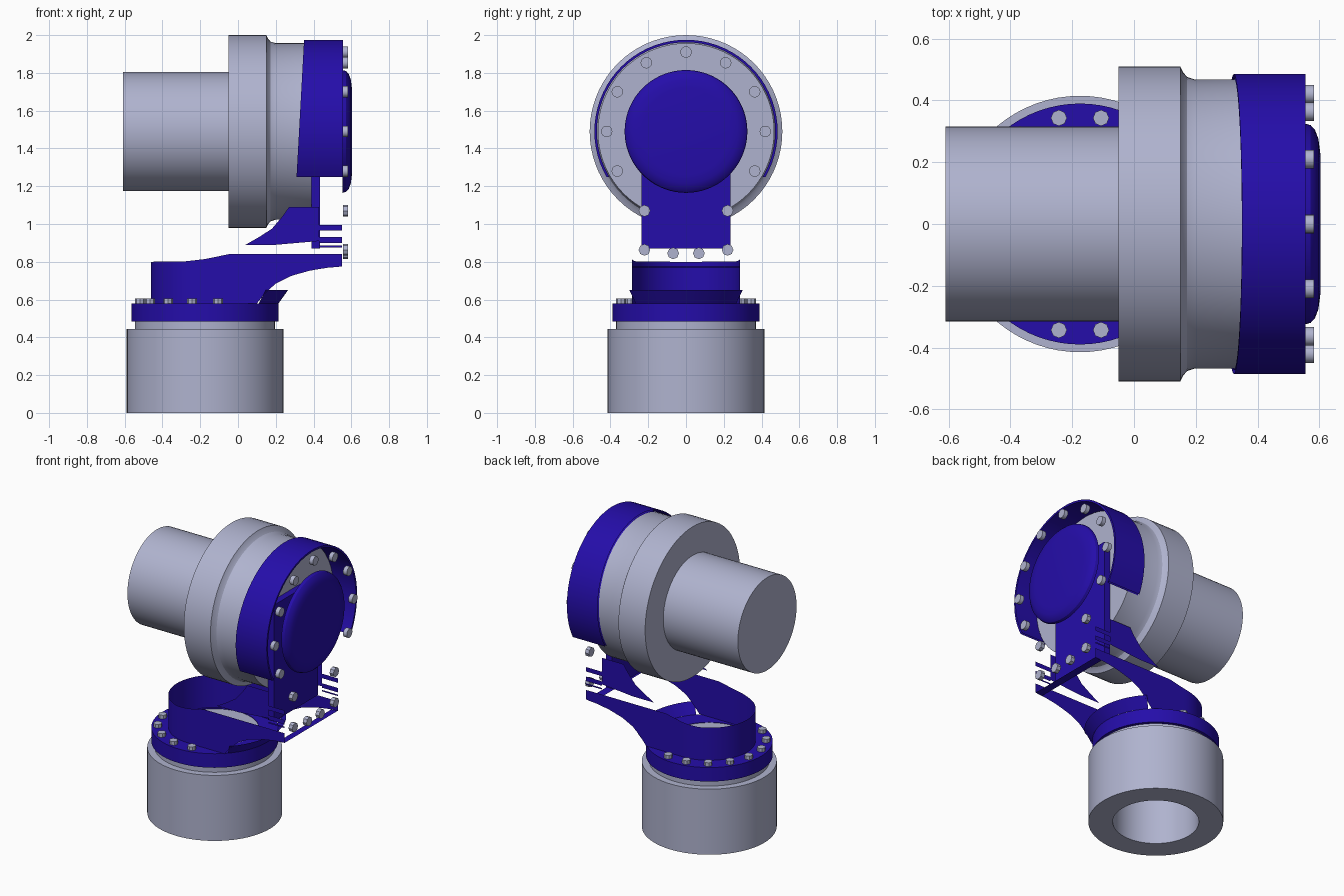
import bpy, bmesh
from math import sin, cos, pi, radians
from mathutils import Matrix, Vector

cube = bpy.data.objects.get("Cube")
if cube:
    bpy.data.objects.remove(cube, do_unlink=True)


def material(name, rgb):
    m = bpy.data.materials.new(name)
    m.use_nodes = True
    m.diffuse_color = (*rgb, 1)
    m.node_tree.nodes["Principled BSDF"].inputs["Base Color"].default_value = (*rgb, 1)
    return m


GREY = material("metal grey", (0.43, 0.45, 0.62))
BLUE = material("deep blue", (0.018, 0.004, 0.40))

BASE_X = -0.175     # vertical axis of the base
AXIS_Z = 1.49       # height of the horizontal motor axis
SIDE = 0.285        # half width of the bracket
UPRIGHT = Matrix.Translation((BASE_X, 0, 0))
SIDEWAYS = Matrix.Translation((0, 0, AXIS_Z)) @ Matrix.Rotation(pi / 2, 4, 'Y')


def finish(name, bm, mat):
    me = bpy.data.meshes.new(name)
    bm.to_mesh(me)
    bm.free()
    me.materials.append(mat)
    ob = bpy.data.objects.new(name, me)
    bpy.context.collection.objects.link(ob)
    bpy.ops.object.select_all(action='DESELECT')
    ob.select_set(True)
    bpy.context.view_layer.objects.active = ob
    bpy.ops.object.shade_smooth_by_angle(angle=radians(30))
    return ob


def lathe(name, profile, frame, mat, cuts=(), closed=False, steps=72, a0=0, a1=2 * pi):
    """Spin (radius, height) points round the frame's z, then trim by planes."""
    bm = bmesh.new()
    vs = [bm.verts.new((r, 0, h)) for r, h in profile]
    pairs = list(zip(vs, vs[1:])) + ([(vs[-1], vs[0])] if closed else [])
    edges = [bm.edges.new(p) for p in pairs]
    bmesh.ops.rotate(bm, verts=vs, cent=(0, 0, 0), matrix=Matrix.Rotation(a0, 3, 'Z'))
    bmesh.ops.spin(bm, geom=vs + edges, cent=(0, 0, 0), axis=(0, 0, 1),
                   angle=a1 - a0, steps=steps)
    bmesh.ops.remove_doubles(bm, verts=bm.verts, dist=0.0005)
    bmesh.ops.recalc_face_normals(bm, faces=bm.faces)
    bm.transform(frame)
    for co, normal in cuts:
        bmesh.ops.bisect_plane(bm, geom=bm.verts[:] + bm.edges[:] + bm.faces[:],
                               plane_co=co, plane_no=normal, clear_inner=True)
    return finish(name, bm, mat)


def bolts(name, spots, frame, radius, depth, sides):
    bm = bmesh.new()
    for spot in spots:
        at = Matrix.Translation(Vector(spot) + Vector((0, 0, depth / 2)))
        bmesh.ops.create_cone(bm, cap_ends=True, segments=sides, radius1=radius,
                              radius2=radius, depth=depth, matrix=frame @ at)
    finish(name, bm, GREY)


def side_sheets(name, outlines):
    """Flat sheets in the x-z plane on both sides of the bracket."""
    bm = bmesh.new()
    for y in (-SIDE, SIDE):
        for pts in outlines:
            bm.faces.new([bm.verts.new((x, y, z)) for x, z in pts])
    finish(name, bm, BLUE)


def level(points, x):
    """Height of a polyline at x."""
    for (xa, za), (xb, zb) in zip(points, points[1:]):
        if x <= xb:
            return za + (zb - za) * max(0, (x - xa) / (xb - xa))
    return points[-1][1]


# Base: hollow drum, neck, bolted flange and floor
lathe("base_drum", [(0.265, 0.445), (0.265, 0), (0.415, 0), (0.415, 0.445), (0.37, 0.445),
                    (0.37, 0.49), (0, 0.49)], UPRIGHT, GREY)
lathe("base_flange", [(0.27, 0.485), (0.39, 0.485), (0.39, 0.58), (0.27, 0.58)],
      UPRIGHT, BLUE, closed=True)
lathe("bracket_floor", [(0, 0.577), (0.275, 0.577)], UPRIGHT, GREY)
angles = [radians(78.75 + 22.5 * i) for i in range(10)]
bolts("flange_bolts", [(0.35 * cos(a), 0.35 * sin(a), 0.58) for a in angles],
      UPRIGHT, 0.026, 0.025, 8)
lathe("flange_flare", [(0.39, 0.58), (0.44, 0.65)], UPRIGHT, BLUE,
      steps=24, a0=radians(-43), a1=radians(43))

# Bracket wall: U-shaped open sheet with swept upper and lower edges
TOP = [(-0.46, 0.8), (-0.28, 0.802), (-0.17, 0.815), (-0.05, 0.84), (0.55, 0.84)]
BOTTOM = [(-0.46, 0.58), (0.1, 0.58), (0.14, 0.63), (0.2, 0.685), (0.28, 0.725),
          (0.38, 0.753), (0.47, 0.768), (0.55, 0.775)]
straight = [0.55 - 0.025 * i for i in range(29)]
arc = [pi * i / 36 for i in range(37)]
path = [(x, -SIDE) for x in straight]
path += [(BASE_X - SIDE * sin(a), -SIDE * cos(a)) for a in arc]
path += [(x, SIDE) for x in reversed(straight)]
bm = bmesh.new()
columns = [(bm.verts.new((x, y, level(BOTTOM, x))), bm.verts.new((x, y, level(TOP, x))))
           for x, y in path]
for (a, b), (c, d) in zip(columns, columns[1:]):
    bm.faces.new((a, b, d, c))
finish("bracket_wall", bm, BLUE)

# Lip joining the bracket sides at the front end
bm = bmesh.new()
bm.faces.new([bm.verts.new(p) for p in ((0.5, -SIDE, 0.77), (0.55, -SIDE, 0.775),
                                        (0.55, SIDE, 0.775), (0.5, SIDE, 0.77))])
finish("bracket_lip", bm, BLUE)

# Upper bracket sides: swept web and narrow strips
side_sheets("bracket_webs", [
    [(0.04, 0.89), (0.2, 0.89), (0.43, 0.91), (0.43, 1.09), (0.27, 1.09), (0.235, 1.04),
     (0.18, 0.975), (0.11, 0.93)]])
side_sheets("bracket_strips", [
    [(0.43, z), (0.55, z), (0.55, z + h), (0.43, z + h)]
    for z, h in ((0.965, 0.03), (0.9, 0.03), (0.875, 0.01))])

# Upright plate in front of the motor
bm = bmesh.new()
bmesh.ops.create_cube(bm, size=1, matrix=Matrix.Translation((0.4125, 0, 1.265))
                      @ Matrix.Diagonal((0.045, 0.47, 0.79, 1)))
finish("upright_plate", bm, BLUE)

# Motor: rear cylinder, wide collar, fillet and front drum
lathe("motor_body", [(0, -0.61), (0.315, -0.61), (0.315, -0.05), (0.51, -0.05), (0.51, 0.15),
                     (0.49, 0.16), (0.476, 0.172), (0.467, 0.2), (0.467, 0.39), (0, 0.39)],
      SIDEWAYS, GREY)

# Partial hood round the motor front, trimmed below and slanted behind
lathe("motor_hood", [(0.472, 0.25), (0.485, 0.25), (0.485, 0.555), (0.472, 0.555)],
      SIDEWAYS, BLUE, closed=True,
      cuts=[((0, 0, 1.25), (0, 0, 1)), ((0.31, 0, 1.25), (1, 0, -0.055))])

# Rounded front cap
lathe("front_cap", [(0.325, 0.553), (0.32, 0.572), (0.305, 0.586), (0.275, 0.597),
                    (0.23, 0.603), (0, 0.603)], SIDEWAYS, BLUE)

# Front bolts: a ring above, and two rows down the upright (local x is downwards)
ring = [(-0.42 * cos(radians(a)), 0.42 * sin(radians(a)), 0.555)
        for a in range(-120, 121, 30)]
lower = [(AXIS_Z - z, s * y, 0.555) for s in (-1, 1)
         for y, z in ((0.22, 1.07), (0.22, 0.863), (0.068, 0.845))]
bolts("ring_bolts", ring, SIDEWAYS, 0.03, 0.028, 20)
bolts("upright_bolts", lower, SIDEWAYS, 0.031, 0.028, 8)
